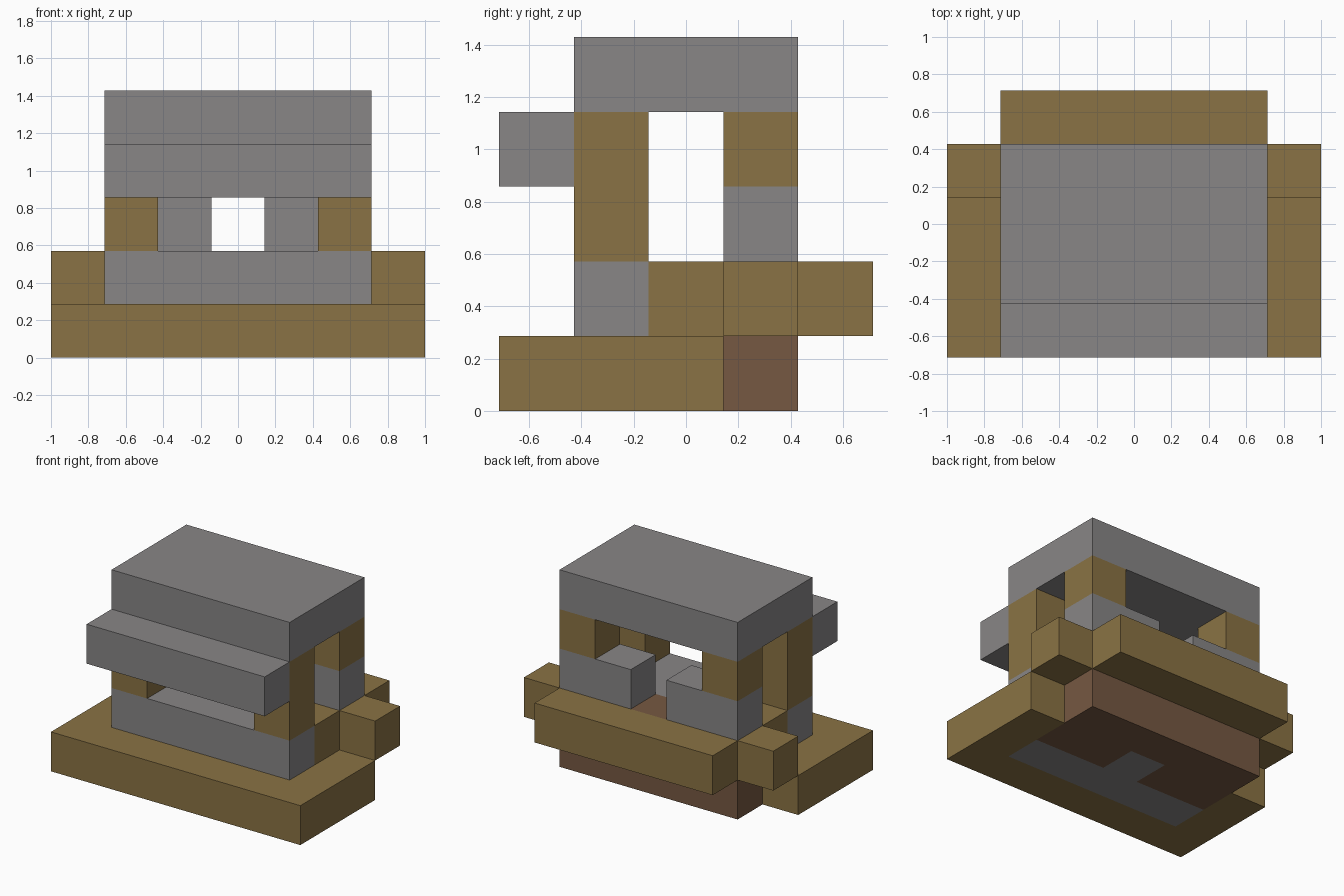
import bpy
import bmesh
from mathutils import Vector

cube = bpy.data.objects.get("Cube")
if cube:
    bpy.data.objects.remove(cube, do_unlink=True)

CELL = 2 / 7                              # edge length of one building block
ORIGIN = Vector((-3.5, -2.5, 0))          # grid corner, in cells


def material(name, rgb):
    mat = bpy.data.materials.new(name)
    mat.use_nodes = True
    color = (*rgb, 1)
    mat.diffuse_color = color
    mat.node_tree.nodes["Principled BSDF"].inputs["Base Color"].default_value = color
    return mat


stone = material("stone_grey", (0.246, 0.238, 0.24))
wood = material("wood_tan", (0.254, 0.171, 0.058))
brick = material("brick_brown", (0.181, 0.098, 0.054))


def block(name, mat, start, size):
    """Box given by its first cell and its size in cells."""
    bm = bmesh.new()
    bmesh.ops.create_cube(bm, size=1)
    for v in bm.verts:
        corner = Vector(s + (c + 0.5) * n for s, c, n in zip(start, v.co, size))
        v.co = (corner + ORIGIN) * CELL
    mesh = bpy.data.meshes.new(name)
    bm.to_mesh(mesh)
    bm.free()
    mesh.materials.append(mat)
    obj = bpy.data.objects.new(name, mesh)
    bpy.context.collection.objects.link(obj)


def pair(name, mat, start, size):
    """Box on the left side and its mirror on the right."""
    x, y, z = start
    block("left_" + name, mat, start, size)
    block("right_" + name, mat, (7 - x - size[0], y, z), size)


# Base: timber rim around a stone and brick core
block("front_step", wood, (0, 0, 0), (7, 1, 1))
pair("side_step", wood, (6, 1, 0), (1, 2, 1))
block("base_front_core", stone, (1, 1, 0), (5, 1, 1))
block("base_middle_core", stone, (3, 2, 0), (1, 1, 1))
pair("base_side_core", brick, (4, 2, 0), (2, 1, 1))
block("base_back_core", brick, (1, 3, 0), (5, 1, 1))

# Floor level: stone sill, timber sides and back ledge
block("front_sill", stone, (1, 1, 1), (5, 1, 1))
block("middle_floor", stone, (2, 2, 1), (3, 1, 1))
pair("side_sill", wood, (5, 2, 1), (1, 1, 1))
block("back_floor", brick, (2, 3, 1), (3, 1, 1))
pair("back_corner_beam", wood, (5, 3, 1), (2, 1, 1))
block("back_ledge", wood, (1, 4, 1), (5, 1, 1))

# Upper level: posts and low rear walls
pair("front_post", wood, (5, 1, 2), (1, 1, 2))
pair("rear_wall", stone, (4, 3, 2), (2, 1, 1))
pair("rear_post", wood, (5, 3, 3), (1, 1, 1))

# Roof and front canopy
block("canopy", stone, (1, 0, 3), (5, 1, 1))
block("roof", stone, (1, 1, 4), (5, 3, 1))
